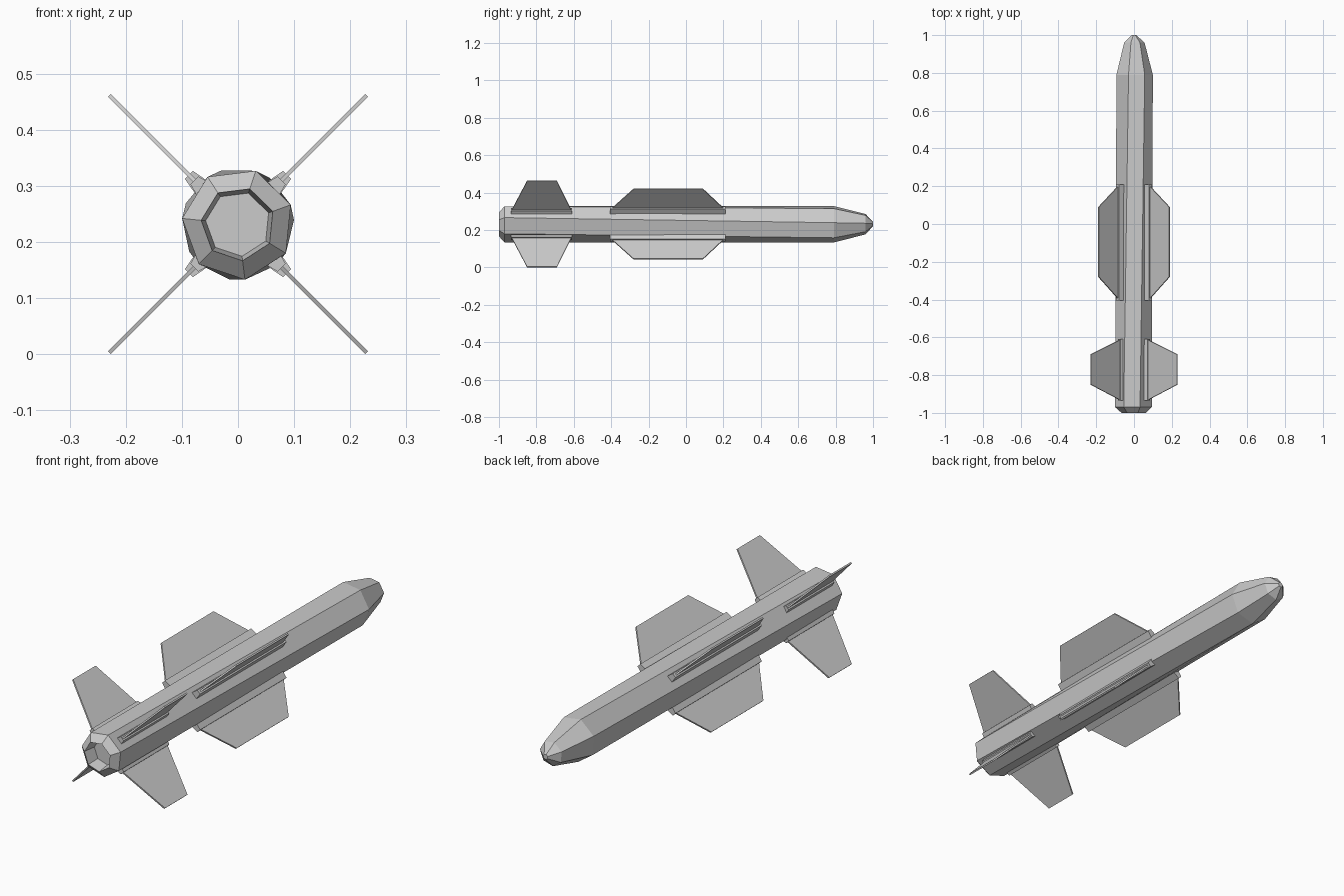
import bpy
import bmesh
from math import sin, cos, radians, tau
from mathutils import Matrix

if "Cube" in bpy.data.objects:
    bpy.data.objects.remove(bpy.data.objects["Cube"])

CZ = 0.232   # height of the long axis
SIDES = 7


def make_object(name, bm):
    bmesh.ops.recalc_face_normals(bm, faces=bm.faces)
    mesh = bpy.data.meshes.new(name)
    bm.to_mesh(mesh)
    bm.free()
    obj = bpy.data.objects.new(name, mesh)
    bpy.context.collection.objects.link(obj)
    return obj


def loft(bm, rings):
    """Bridge consecutive closed rings of points and cap both ends."""
    loops = [[bm.verts.new(p) for p in ring] for ring in rings]
    for a, b in zip(loops, loops[1:]):
        for i in range(len(a)):
            j = (i + 1) % len(a)
            bm.faces.new((a[i], a[j], b[j], b[i]))
    bm.faces.new(loops[0])
    bm.faces.new(loops[-1])


def body_ring(y, r, turn):
    angles = [radians(turn) + tau * i / SIDES for i in range(SIDES)]
    return [(r * cos(a), y, CZ + r * sin(a)) for a in angles]


# Seven-sided body: exhaust floor, exhaust lip, slightly twisted tube, nose
bm = bmesh.new()
stations = [
    (-0.94, 0.058, 20), (-1.0, 0.066, 20), (-0.97, 0.1, 20),
    (0.79, 0.1, 4), (0.96, 0.056, 4), (1.0, 0.012, 4),
]
loft(bm, [body_ring(*s) for s in stations])
make_object("body", bm)


def fin(name, angle, outline, thickness):
    """Thin plate from (radius, y) points, turned about the body axis."""
    bm = bmesh.new()
    loft(bm, [[(r, y, s * thickness / 2) for r, y in outline] for s in (-1, 1)])
    place(bm, angle)
    make_object(name, bm)


def mount(name, angle, y0, y1, r_out):
    """Tapered rail that holds a fin."""
    section = [(0.075, -0.019), (r_out, -0.010), (r_out, 0.010), (0.075, 0.019)]
    bm = bmesh.new()
    loft(bm, [[(r, y, w) for r, w in section] for y in (y0, y1)])
    place(bm, angle)
    make_object(name, bm)


def place(bm, angle):
    turn = Matrix.Translation((0, 0, CZ)) @ Matrix.Rotation(radians(angle), 4, 'Y')
    bm.transform(turn)


# Four tail fins and four middle wings, in an X layout
tail_outline = [(0.07, -0.935), (0.11, -0.93), (0.324, -0.85),
                (0.324, -0.69), (0.11, -0.615), (0.07, -0.61)]
wing_outline = [(0.07, -0.40), (0.12, -0.395), (0.265, -0.28),
                (0.265, 0.09), (0.12, 0.20), (0.07, 0.205)]
for k, angle in enumerate((45, 135, 225, 315), 1):
    fin(f"tail_fin_{k}", angle, tail_outline, 0.007)
    mount(f"tail_mount_{k}", angle, -0.935, -0.61, 0.11)
    fin(f"wing_{k}", angle, wing_outline, 0.007)
    mount(f"wing_mount_{k}", angle, -0.405, 0.21, 0.124)
